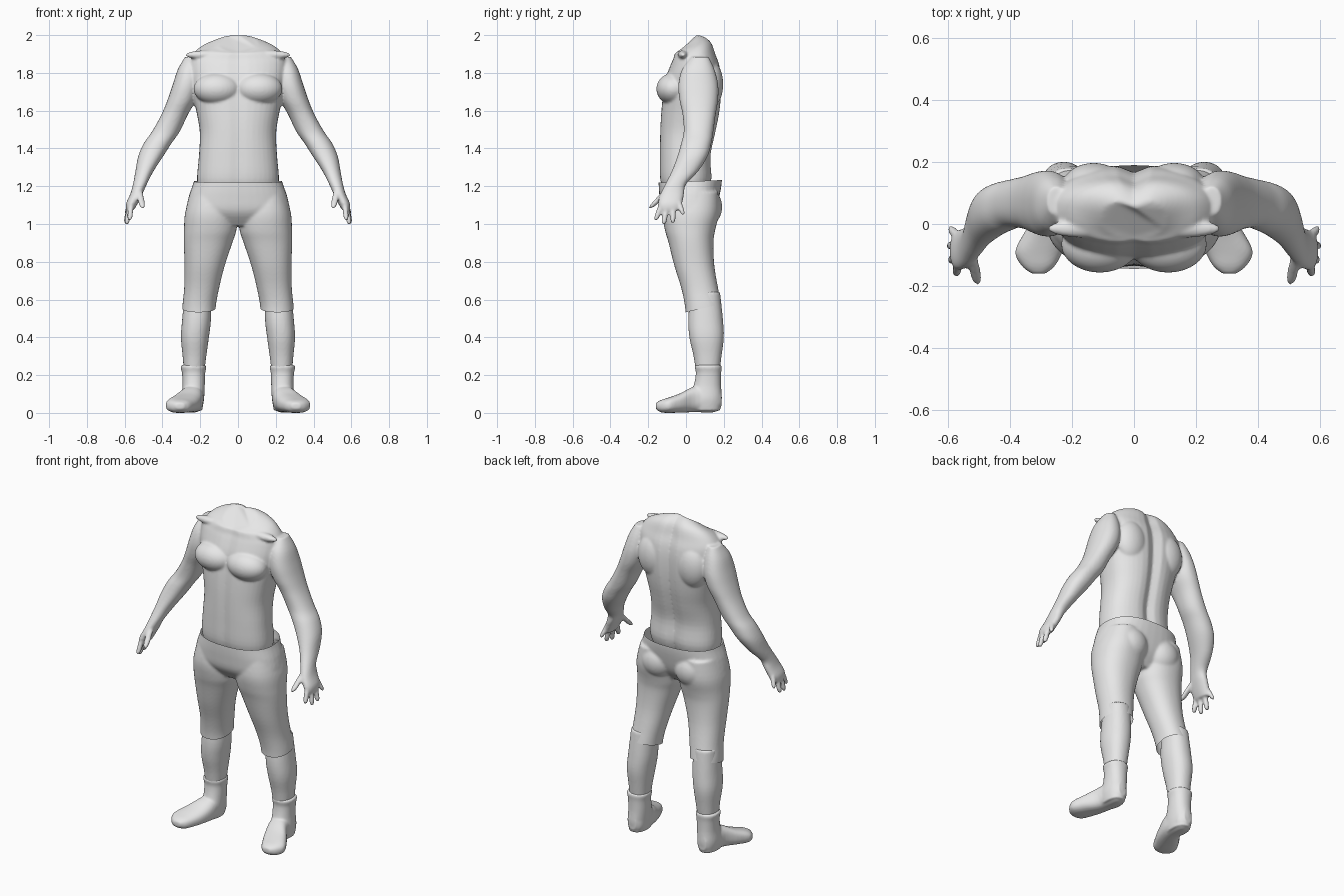
import bpy, bmesh, math
from mathutils import Matrix, Vector

cube = bpy.data.objects.get("Cube")
if cube:
    bpy.data.objects.remove(cube, do_unlink=True)

grey = bpy.data.materials.new("plain_grey")
grey.use_nodes = True
grey.diffuse_color = (.8, .8, .8, 1)
grey.node_tree.nodes["Principled BSDF"].inputs["Base Color"].default_value = (.8, .8, .8, 1)

SIDES = (1, -1)


def smooth_rings(rings, steps=4):
    """Catmull-Rom interpolation through the ring measurements."""
    rings = [Vector(r) for r in rings]
    out = []
    for i in range(len(rings) - 1):
        b, c = rings[i], rings[i + 1]
        a = rings[i - 1] if i else b
        d = rings[i + 2] if i + 2 < len(rings) else c
        for k in range(steps):
            t = k / steps
            out.append(b + (c - a) * (t / 2)
                       + (a * 2 - b * 5 + c * 4 - d) * (t * t / 2)
                       + (b * 3 - a - c * 3 + d) * (t ** 3 / 2))
    return out + [rings[-1]]


def loft(bm, rings, side=1, power=2.2, along="z", groove=0, count=40):
    """Skin rounded rings given as (x min, x max, depth min, depth max, position, tilt)."""
    previous = first = None
    for ring in smooth_rings(rings):
        x0, x1, d0, d1, pos = ring[:5]
        tilt = ring[5] if len(ring) > 5 else 0
        verts = []
        for k in range(count):
            angle = math.tau * k / count
            c, s = math.cos(angle), math.sin(angle)
            x = (x0 + x1) / 2 + math.copysign(abs(c) ** (2 / power), c) * (x1 - x0) / 2
            dd = math.copysign(abs(s) ** (2 / power), s) * (d1 - d0) / 2
            d = (d0 + d1) / 2 + dd
            # Hollow along the spine, shallower along the breastbone
            hollow = groove * math.exp(-(x / .035) ** 2)
            d -= hollow * max(s, 0) + hollow * min(s, 0) / 3
            co = (x * side, d, pos + tilt * dd) if along == "z" else (x * side, pos, d)
            verts.append(bm.verts.new(co))
        if previous:
            for k in range(count):
                n = (k + 1) % count
                bm.faces.new((previous[k], previous[n], verts[n], verts[k]))
        first = first or verts
        previous = verts
    bm.faces.new(first)
    bm.faces.new(previous)


def muscle(bm, side, centre, radii):
    """A soft ellipsoid bulge."""
    x, y, z = centre
    matrix = Matrix.Translation((x * side, y, z)) @ Matrix.Diagonal((*radii, 1))
    bmesh.ops.create_uvsphere(bm, u_segments=32, v_segments=20, radius=1, matrix=matrix)


def finger(bm, side, base, tip, radius):
    """A tapered digit from knuckle to rounded tip."""
    base, tip = Vector(base), Vector(tip)
    rings = []
    for t, scale in ((0, 1), (.5, 1), (.85, .9), (1, .5)):
        p, r = base.lerp(tip, t), radius * scale
        rings.append((p.x - r, p.x + r, p.y - r, p.y + r, p.z))
    loft(bm, rings, side, count=16)


def fuse(name, bm, voxel, iterations, cuts=()):
    """Merge overlapping volumes into one smooth skin and trim open edges."""
    bmesh.ops.recalc_face_normals(bm, faces=bm.faces)
    mesh = bpy.data.meshes.new(name)
    bm.to_mesh(mesh)
    bm.free()
    obj = bpy.data.objects.new(name, mesh)
    bpy.context.collection.objects.link(obj)
    remesh = obj.modifiers.new("Skin", "REMESH")
    remesh.mode = "VOXEL"
    remesh.voxel_size = voxel
    soften = obj.modifiers.new("Soften", "SMOOTH")
    soften.factor = .5
    soften.iterations = iterations
    graph = bpy.context.evaluated_depsgraph_get()
    result = bpy.data.meshes.new_from_object(obj.evaluated_get(graph))
    obj.modifiers.clear()
    obj.data = result
    bpy.data.meshes.remove(mesh)
    result.name = name
    bm = bmesh.new()
    bm.from_mesh(result)
    for point, normal in cuts:
        bmesh.ops.bisect_plane(bm, geom=bm.verts[:] + bm.edges[:] + bm.faces[:],
                               plane_co=point, plane_no=normal, clear_outer=True)
    for face in bm.faces:
        face.smooth = True
        face.material_index = 0
    bm.to_mesh(result)
    bm.free()
    result.materials.clear()
    result.materials.append(grey)
    return obj


# Torso: half width, front, back, height, tilt
torso = [(.205, -.12, .12, 1.17, 0), (.217, -.14, .14, 1.24, 0), (.207, -.142, .135, 1.36, 0),
         (.202, -.14, .16, 1.48, 0), (.217, -.135, .18, 1.58, 0), (.24, -.125, .19, 1.68, 0),
         (.255, -.11, .19, 1.77, 0), (.26, -.085, .18, 1.84, 0), (.25, -.07, .16, 1.885, .1),
         (.195, -.06, .135, 1.935, .3), (.105, -.047, .08, 1.957, .7)]
body = bmesh.new()
loft(body, [(-w, w, f, b, z, t) for w, f, b, z, t in torso], power=2.4, groove=.025)

# Arm from the shoulder cap down to the palm
arm = [(.22, .28, .03, .12, 1.885), (.2, .318, -.02, .15, 1.82), (.2, .345, -.04, .17, 1.74),
       (.22, .372, -.035, .17, 1.66), (.265, .405, -.018, .157, 1.58),
       (.308, .455, -.012, .145, 1.49), (.35, .497, -.025, .135, 1.43),
       (.395, .528, -.045, .115, 1.36), (.447, .543, -.075, .065, 1.28),
       (.483, .556, -.11, .0, 1.21), (.505, .57, -.135, -.01, 1.16),
       (.53, .592, -.148, -.02, 1.11), (.55, .594, -.14, -.03, 1.075)]
digits = [((.522, -.11, 1.17), (.504, -.188, 1.085), .018),
          ((.566, -.132, 1.1), (.574, -.16, 1.02), .015),
          ((.572, -.102, 1.1), (.59, -.118, .998), .015),
          ((.574, -.068, 1.1), (.594, -.07, 1.005), .015),
          ((.568, -.038, 1.12), (.592, -.015, 1.05), .014)]
for side in SIDES:
    loft(body, arm, side)
    for base, tip, radius in digits:
        finger(body, side, base, tip, radius)
    muscle(body, side, (.11, -.065, 1.715), (.125, .092, .085))   # chest
    muscle(body, side, (.13, .125, 1.74), (.1, .072, .13))        # shoulder blade
    muscle(body, side, (.15, -.015, 1.895), (.13, .03, .025))     # collarbone
fuse("body", body, .007, 6)

# Trousers: hips, seat and two legs, open at waist and hems
hips = [(.22, -.14, .185, 1.31), (.232, -.145, .19, 1.23), (.262, -.14, .175, 1.14),
        (.265, -.125, .15, 1.06), (.16, -.07, .1, .99)]
trouser_leg = [(.04, .25, -.11, .17, 1.17), (.008, .28, -.125, .175, 1.06),
               (.008, .286, -.112, .155, .97), (.03, .287, -.092, .145, .9),
               (.07, .283, -.062, .15, .78), (.1, .285, -.025, .17, .66),
               (.118, .295, -.005, .19, .56), (.12, .3, .0, .2, .46)]
trousers = bmesh.new()
loft(trousers, [(-w, w, f, b, z) for w, f, b, z in hips], power=2.4)
for side in SIDES:
    loft(trousers, trouser_leg, side)
    muscle(trousers, side, (.115, .09, 1.09), (.11, .102, .11))   # seat
fuse("trousers", trousers, .008, 5,
     [((0, 0, 1.225), (0, -.04, 1)), ((0, 0, .533), (0, .23, -1))])

# Shins and boots
shin = [(.145, .282, .025, .18, .64), (.143, .295, .012, .195, .5), (.154, .302, .018, .2, .4),
        (.168, .293, .04, .188, .3), (.18, .285, .055, .175, .2)]
ankle = [(.174, .297, .053, .183, .262), (.168, .303, .047, .189, .25),
         (.174, .296, .052, .186, .215), (.176, .294, .04, .186, .15),
         (.18, .3, .01, .19, .08), (.19, .29, .03, .18, .02)]
foot = [(.215, .265, .04, .12, .187), (.187, .29, .012, .15, .15), (.183, .305, .012, .15, .05),
        (.203, .355, .01, .112, -.03), (.23, .383, .008, .09, -.09),
        (.255, .362, .012, .075, -.135), (.285, .33, .03, .06, -.16)]
for side, label in zip(SIDES, ("left", "right")):
    leg = bmesh.new()
    loft(leg, shin, side)
    fuse(label + "_shin", leg, .008, 2)
    boot = bmesh.new()
    loft(boot, ankle, side)
    loft(boot, foot, side, power=2.5, along="y")
    boot_obj = fuse(label + "_boot", boot, .006, 5)
    # Rest the sole on the floor
    lowest = min(v.co.z for v in boot_obj.data.vertices)
    boot_obj.data.transform(Matrix.Translation((0, 0, -lowest)))
